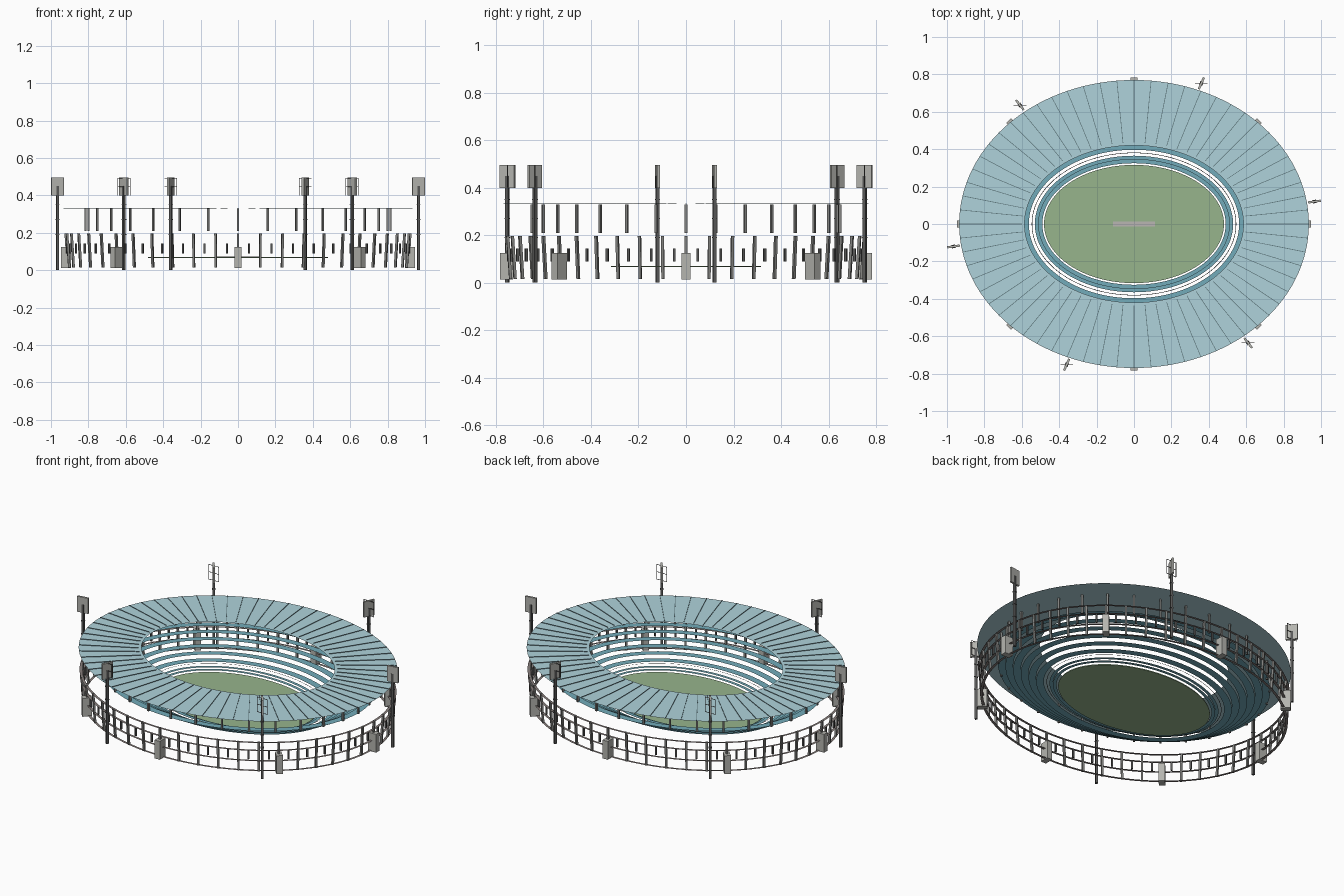
import bpy, bmesh
from math import sin, cos, pi, radians, atan2
from mathutils import Matrix, Vector

if "Cube" in bpy.data.objects:
    bpy.data.objects.remove(bpy.data.objects["Cube"])

STRETCH = 0.165  # the long half-axis exceeds the short one by this everywhere


def material(name, rgb):
    m = bpy.data.materials.new(name)
    m.use_nodes = True
    m.diffuse_color = (*rgb, 1)
    m.node_tree.nodes["Principled BSDF"].inputs["Base Color"].default_value = (*rgb, 1)
    return m


ROOF = material("pale blue roof", (0.43, 0.65, 0.71))
RIB = material("dark blue rib", (0.12, 0.20, 0.22))
SEAT = material("teal seating", (0.17, 0.41, 0.49))
GRASS = material("grass", (0.31, 0.46, 0.265))
PITCH = material("worn strip", (0.49, 0.47, 0.45))
CONCRETE = material("light grey", (0.46, 0.46, 0.43))
STEEL = material("grey steel", (0.23, 0.23, 0.22))
BEAM = material("warm grey", (0.25, 0.215, 0.205))
DARK = material("dark steel", (0.10, 0.10, 0.098))


def finish(name, bm, mat):
    mesh = bpy.data.meshes.new(name)
    bm.to_mesh(mesh)
    bm.free()
    mesh.materials.append(mat)
    obj = bpy.data.objects.new(name, mesh)
    bpy.context.collection.objects.link(obj)


def on_oval(b, angle, z=0.0):
    return Vector(((b + STRETCH) * cos(angle), b * sin(angle), z))


def around(count, offset=0.0):
    return [offset + 2 * pi * i / count for i in range(count)]


def add_ring(bm, inner, outer, z, segments=128):
    loops = [[bm.verts.new(on_oval(b, a, z)) for a in around(segments)]
             for b in (inner, outer)]
    for i in range(segments):
        j = (i + 1) % segments
        bm.faces.new((loops[0][i], loops[1][i], loops[1][j], loops[0][j]))


def add_box(bm, centre, size, angle=0.0):
    # size is radial, tangential, height
    m = Matrix.Translation(centre) @ Matrix.Rotation(angle, 4, "Z") @ Matrix.Diagonal((*size, 1))
    bmesh.ops.create_cube(bm, size=1, matrix=m)


def add_strut(bm, start, end, width, angle):
    turn = Matrix.Rotation(angle, 3, "Z")
    for v in bmesh.ops.create_cube(bm, size=1)["verts"]:
        base = end if v.co.z > 0 else start
        v.co = base + turn @ Vector((v.co.x * width, v.co.y * width, 0))


# Playing field slab and its central strip
bm = bmesh.new()
slab = bm.faces.new([bm.verts.new(on_oval(0.316, a, 0.066)) for a in around(128)])
top = bmesh.ops.extrude_face_region(bm, geom=[slab], use_keep_orig=True)["geom"]
for v in top:
    if isinstance(v, bmesh.types.BMVert):
        v.co.z += 0.005
bmesh.ops.recalc_face_normals(bm, faces=bm.faces)
finish("field", bm, GRASS)
bm = bmesh.new()
add_box(bm, (0, 0, 0.0715), (0.225, 0.026, 0.002))
finish("central_strip", bm, PITCH)

# Lower seating rows, open between the treads
bm = bmesh.new()
for i in range(2):
    add_ring(bm, 0.325 + 0.02 * i, 0.345 + 0.02 * i, 0.077 + 0.009 * i)
finish("front_seating", bm, SEAT)
bm = bmesh.new()
add_ring(bm, 0.379, 0.382, 0.095)
finish("walkway_rail", bm, DARK)

# Main seating rows under the roof
bm = bmesh.new()
for i in range(6):
    inner = 0.397 + 0.043 * i
    add_ring(bm, inner, inner + 0.043, 0.097 + 0.024 * i)
finish("main_seating", bm, SEAT)

# Flat roof with raised radial ribs
bm = bmesh.new()
add_ring(bm, 0.42, 0.77, 0.33)
finish("roof", bm, ROOF)
bm = bmesh.new()
for a in around(64):
    p, q = on_oval(0.435, a, 0.332), on_oval(0.768, a, 0.332)
    d = q - p
    add_box(bm, (p + q) / 2, (d.length, 0.0035, 0.003), atan2(d.y, d.x))
finish("roof_ribs", bm, RIB)

# Posts carrying the roof
bm = bmesh.new()
for a in around(32):
    add_strut(bm, on_oval(0.65, a, 0.21), on_oval(0.65, a, 0.329), 0.011, a)
finish("roof_posts", bm, STEEL)

# Outer wall: leaning posts, flat ring beams and narrow fins
bm = bmesh.new()
for a in around(48):
    add_strut(bm, on_oval(0.745, a, 0.015), on_oval(0.757, a, 0.197), 0.012, a)
finish("wall_posts", bm, STEEL)
bm = bmesh.new()
for z in (0.018, 0.08, 0.145, 0.195):
    add_ring(bm, 0.736 + 0.07 * z, 0.752 + 0.07 * z, z)
finish("wall_beams", bm, BEAM)
bm = bmesh.new()
for a in around(48, pi / 48):
    add_box(bm, on_oval(0.75, a, 0.117), (0.01, 0.01, 0.054), a)
finish("wall_fins", bm, DARK)

# Entrance blocks
bm = bmesh.new()
for a in around(8):
    add_box(bm, on_oval(0.755, a, 0.069), (0.055, 0.036, 0.112), a)
finish("entrance_blocks", bm, CONCRETE)

# Floodlight towers in opposite pairs: mast, radial lamp panel, frame along the length
masts, panels, frames = bmesh.new(), bmesh.new(), bmesh.new()
for x, y, turn in ((0.965, 0.12, 8), (0.36, 0.752, 66), (-0.61, 0.636, 128)):
    for sign in (1, -1):
        base, a = Vector((x * sign, y * sign, 0)), radians(turn)
        add_box(masts, base + Vector((0, 0, 0.225)), (0.014, 0.014, 0.45), a)
        for i in range(3):
            add_box(masts, base + Vector((0, 0, 0.19 + 0.08 * i)), (0.018, 0.018, 0.005), a)
        add_box(panels, base + Vector((0, 0, 0.447)), (0.068, 0.012, 0.095), a)
        for z in (0.402, 0.447, 0.492):
            add_box(frames, base + Vector((0, 0, z)), (0.068, 0.003, 0.002))
        for s in (-0.033, 0.033):
            add_box(frames, base + Vector((s, 0, 0.447)), (0.002, 0.003, 0.093))
finish("floodlight_masts", masts, DARK)
finish("floodlight_panels", panels, CONCRETE)
finish("floodlight_frames", frames, DARK)
